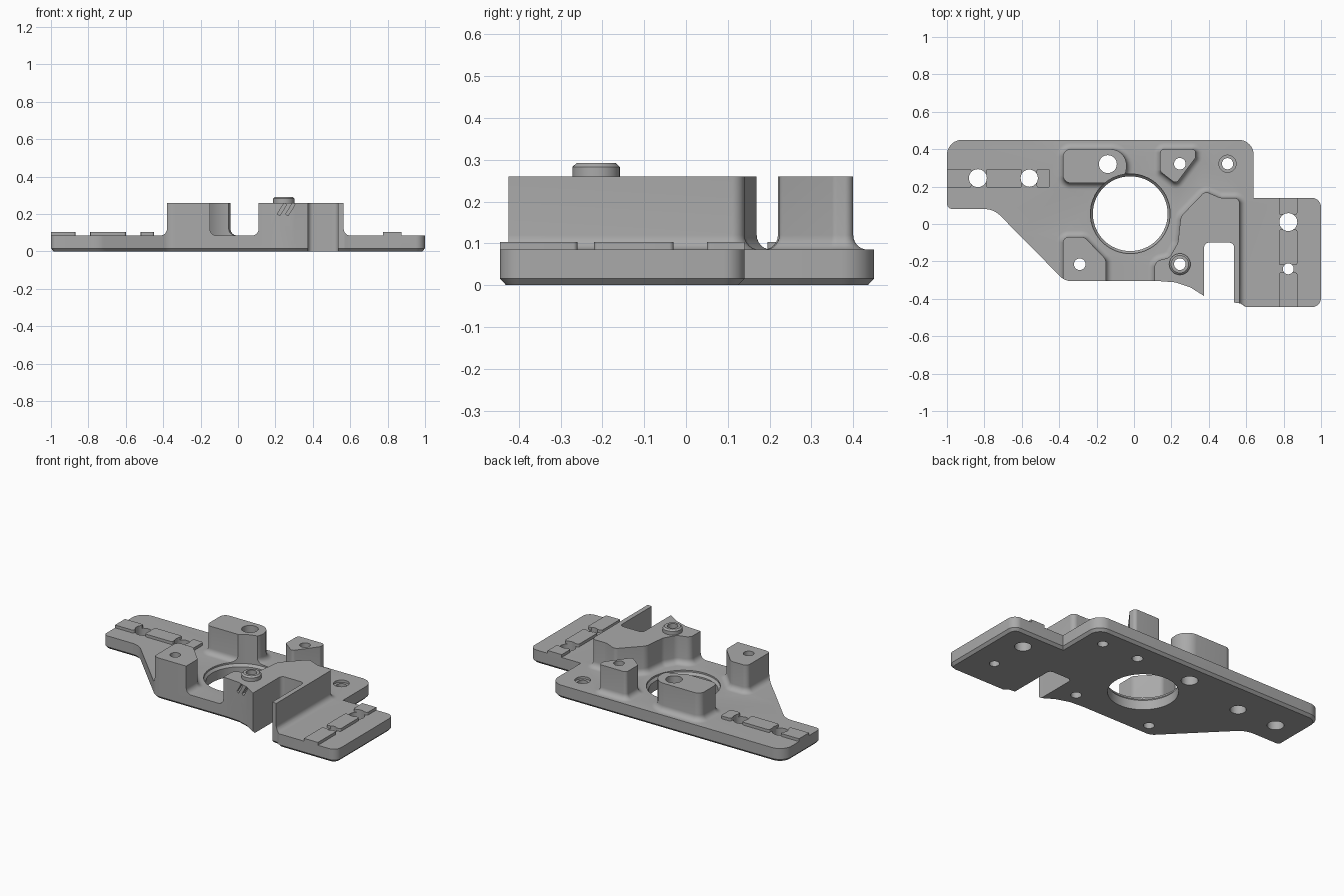
import bpy, bmesh, math
from mathutils import Vector

if "Cube" in bpy.data.objects:
    bpy.data.objects.remove(bpy.data.objects["Cube"], do_unlink=True)

TOP = 0.085      # plate top
TALL = 0.26      # top of raised blocks
FILLET = 0.035

metal = bpy.data.materials.new("plain grey metal")
metal.use_nodes = True
grey = (0.4, 0.4, 0.4, 1)
metal.diffuse_color = grey
metal.node_tree.nodes["Principled BSDF"].inputs["Base Color"].default_value = grey


def rounded(corners, steps=8):
    """Outline from (x, y, radius) corners, counter-clockwise."""
    pts = []
    count = len(corners)
    for i, (x, y, r) in enumerate(corners):
        p = Vector((x, y))
        if r == 0:
            pts.append(p)
            continue
        a = (Vector(corners[i - 1][:2]) - p).normalized()
        b = (Vector(corners[(i + 1) % count][:2]) - p).normalized()
        half = a.angle(b) / 2
        centre = p + (a + b).normalized() * r / math.sin(half)
        reach = r / math.tan(half)
        start, end = p + a * reach - centre, p + b * reach - centre
        for k in range(steps + 1):
            pts.append(centre + start.lerp(end, k / steps).normalized() * r)
    area = sum(pts[i - 1].cross(pts[i]) for i in range(len(pts)))
    return pts if area > 0 else pts[::-1]


def circle(x, y, r, sides=32):
    turn = math.tau / sides
    return [Vector((x + r * math.cos(i * turn), y + r * math.sin(i * turn))) for i in range(sides)]


def offset(pts, d):
    out = []
    for i, p in enumerate(pts):
        e1 = (p - pts[i - 1]).normalized()
        e2 = (pts[(i + 1) % len(pts)] - p).normalized()
        n1, n2 = Vector((e1.y, -e1.x)), Vector((e2.y, -e2.x))
        out.append(p + (n1 + n2) * d / (1 + n1.dot(n2)))
    return out


def loft(name, pts, layers):
    """Solid through (offset, height) layers of one outline."""
    bm = bmesh.new()
    rings = [[bm.verts.new((p.x, p.y, z)) for p in offset(pts, d)] for d, z in layers]
    bm.faces.new(rings[0][::-1])
    bm.faces.new(rings[-1])
    for low, high in zip(rings, rings[1:]):
        for i in range(len(pts)):
            bm.faces.new((low[i - 1], low[i], high[i], high[i - 1]))
    mesh = bpy.data.meshes.new(name)
    bm.to_mesh(mesh)
    bm.free()
    mesh.materials.append(metal)
    obj = bpy.data.objects.new(name, mesh)
    bpy.context.collection.objects.link(obj)
    return obj


def rectangle(x0, x1, y0, y1, r=0):
    return rounded([(x0, y0, r), (x1, y0, r), (x1, y1, r), (x0, y1, r)])


def combine(body, other, operation):
    mod = body.modifiers.new(operation, "BOOLEAN")
    mod.operation, mod.object, mod.solver = operation, other, "EXACT"
    bpy.context.view_layer.objects.active = body
    bpy.ops.object.modifier_apply(modifier=mod.name)
    bpy.data.objects.remove(other, do_unlink=True)


def raised_block(name, corners):
    """Tall block with a concave fillet where it meets the plate."""
    layers = [(FILLET, TOP / 2)]
    for k in range(7):
        t = k / 6 * math.pi / 2
        layers.append((FILLET * (1 - math.sin(t)), TOP + FILLET * (1 - math.cos(t))))
    layers.append((0, TALL))
    combine(plate, loft(name, rounded(corners), layers), "UNION")


# Oversized slab, trimmed to the outline later
plate = loft("mounting_plate", rectangle(-1.2, 1.2, -0.7, 0.7), [(0, -0.1), (0, TOP)])

# Raised blocks
raised_block("back_block", [(-0.38, 0.22, 0.04), (-0.04, 0.22, 0.085),
                            (-0.04, 0.4, 0.085), (-0.38, 0.4, 0.04)])
raised_block("front_boss", [(-0.38, -0.6, 0), (-0.15, -0.6, 0), (-0.15, -0.19, 0.04),
                            (-0.265, -0.07, 0.04), (-0.38, -0.07, 0.03)])
raised_block("back_boss", [(0.14, 0.4, 0.02), (0.33, 0.4, 0.02), (0.33, 0.355, 0.02),
                           (0.225, 0.215, 0.02), (0.14, 0.28, 0.02)])
raised_block("notched_block", [(0.11, -0.6, 0), (0.565, -0.6, 0), (0.565, 0.14, 0.03),
                               (0.46, 0.14, 0.06), (0.38, 0.175, 0.03), (0.25, 0.04, 0.06),
                               (0.235, -0.1, 0.06), (0.19, -0.18, 0.05), (0.11, -0.2, 0.04)])

# Low pads along the two mounting arms
for x0, x1 in ((-1.1, -0.87), (-0.79, -0.6), (-0.52, -0.45)):
    combine(plate, loft("left_pad", rectangle(x0, x1, 0.195, 0.295, 0.01),
                        [(0, 0.05), (0, 0.103)]), "UNION")
for y0, y1 in ((0.05, 0.2), (-0.22, -0.03), (-0.6, -0.26)):
    combine(plate, loft("right_pad", rectangle(0.775, 0.873, y0, y1, 0.01),
                        [(0, 0.05), (0, 0.103)]), "UNION")

# Collar on the notched block
combine(plate, loft("collar", circle(0.245, -0.215, 0.057),
                    [(0, 0.2), (0, 0.283), (-0.01, 0.292)]), "UNION")

# Trim everything to the plate outline, chamfered below
outline = rounded([
    (-1, 0.08, 0.03), (-0.75, 0.08, 0.12), (-0.37, -0.305, 0.08), (0.13, -0.305, 0),
    (0.22, -0.312, 0), (0.3, -0.338, 0), (0.375, -0.385, 0), (0.45, -0.385, 0),
    (0.535, -0.42, 0), (0.57, -0.425, 0), (0.6, -0.445, 0.01), (1, -0.445, 0.05),
    (1, 0.14, 0.05), (0.64, 0.14, 0), (0.64, 0.45, 0.08), (-1, 0.45, 0.08)])
combine(plate, loft("outline_trim", outline, [(-0.015, 0), (0, 0.016), (0, 0.5)]), "INTERSECT")

# Notch and large centre opening
combine(plate, loft("notch", rectangle(0.375, 0.535, -0.7, -0.1, 0.025),
                    [(0, -0.1), (0, 0.5)]), "DIFFERENCE")
combine(plate, loft("centre_opening", circle(-0.02, 0.055, 0.2, 64),
                    [(0, -0.1), (0, 0.06), (0.013, 0.075), (0.013, 0.5)]), "DIFFERENCE")

# Bolt holes
for x, y, r in ((-0.14, 0.32, 0.048), (-0.29, -0.215, 0.031), (0.245, 0.322, 0.031),
                (0.245, -0.215, 0.031), (0.5, 0.322, 0.03), (-0.835, 0.245, 0.048),
                (-0.56, 0.245, 0.046), (0.825, 0.01, 0.048), (0.825, -0.24, 0.029)):
    combine(plate, loft("bolt_hole", circle(x, y, r), [(0, -0.1), (0, 0.5)]), "DIFFERENCE")
combine(plate, loft("counterbore", circle(0.5, 0.322, 0.046),
                    [(0, 0.07), (0, 0.5)]), "DIFFERENCE")

# Two slanted grooves on the front of the notched block
for x in (0.235, 0.28):
    groove = loft("groove", rectangle(-0.008, 0.008, -0.04, 0.018), [(0, -0.035), (0, 0.035)])
    groove.location = (x, -0.315, 0.225)
    groove.rotation_euler.y = math.radians(32)
    bpy.context.view_layer.update()
    combine(plate, groove, "DIFFERENCE")

# Smooth curves, crisp edges
bpy.ops.object.select_all(action="DESELECT")
plate.select_set(True)
bpy.context.view_layer.objects.active = plate
bpy.ops.object.shade_smooth_by_angle(angle=math.radians(25))
